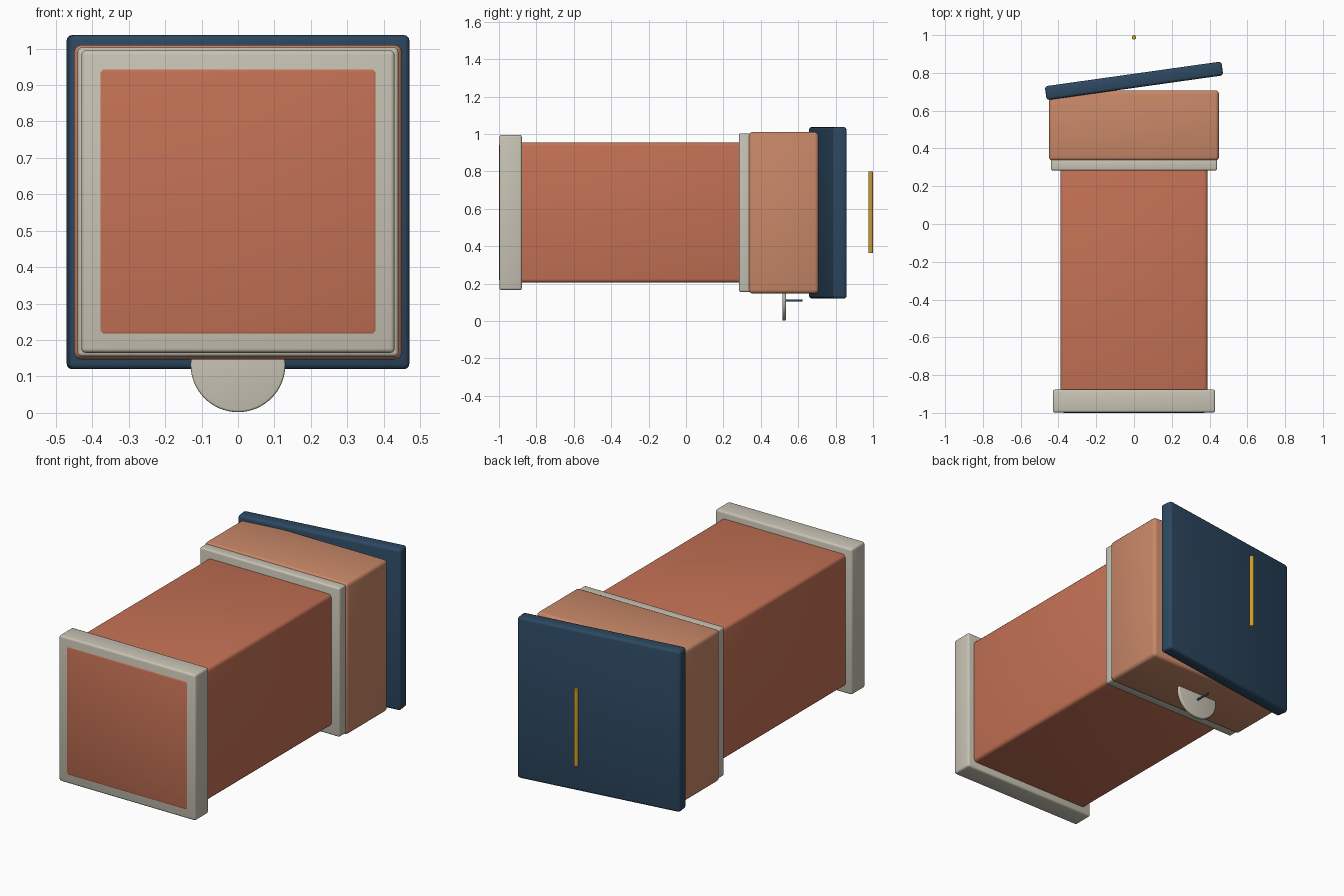
import bpy
import math

cube = bpy.data.objects.get("Cube")
if cube:
    bpy.data.objects.remove(cube, do_unlink=True)


def material(name, rgb):
    mat = bpy.data.materials.new(name)
    mat.use_nodes = True
    colour = (*rgb, 1.0)
    mat.diffuse_color = colour
    mat.node_tree.nodes["Principled BSDF"].inputs["Base Color"].default_value = colour
    return mat


TERRACOTTA = material("terracotta", (0.55, 0.165, 0.09))
CLAY = material("light clay", (0.58, 0.246, 0.138))
STONE = material("pale stone", (0.58, 0.546, 0.46))
NAVY = material("navy", (0.026, 0.065, 0.12))
GOLD = material("gold", (0.65, 0.35, 0.03))


def finish(obj, name, mat, bevel):
    obj.name = name
    obj.data.materials.append(mat)
    bpy.ops.object.transform_apply(location=False, rotation=False, scale=True)
    if bevel:
        mod = obj.modifiers.new("rounded edges", 'BEVEL')
        mod.width = bevel
        mod.segments = 3
        mod.limit_method = 'ANGLE'
        bpy.ops.object.modifier_apply(modifier=mod.name)
    bpy.ops.object.shade_smooth_by_angle(angle=math.radians(35))
    return obj


def box(name, mat, width, y0, y1, z0, z1, bevel, turn=0.0):
    """Rounded box centred on x, spanning y0..y1 and z0..z1."""
    bpy.ops.mesh.primitive_cube_add(
        size=1, location=(0, (y0 + y1) / 2, (z0 + z1) / 2), rotation=(0, 0, turn))
    obj = bpy.context.object
    obj.scale = (width, y1 - y0, z1 - z0)
    return finish(obj, name, mat, bevel)


def rod(name, mat, radius, length, centre, along_y, bevel=0.0, sides=16):
    bpy.ops.mesh.primitive_cylinder_add(
        vertices=sides, radius=radius, depth=length, location=centre,
        rotation=(math.pi / 2 if along_y else 0, 0, 0))
    return finish(bpy.context.object, name, mat, bevel)


# Long shell with a trim frame at the front and a collar at the back;
# the shell's front face sits just proud of the trim
box("body", TERRACOTTA, 0.78, -1.0, 0.32, 0.205, 0.955, 0.02)
box("front_trim", STONE, 0.86, -0.998, -0.877, 0.165, 0.995, 0.012)
box("rear_collar", STONE, 0.88, 0.283, 0.345, 0.155, 1.003, 0.01)

# Wider rear block and its door, standing slightly ajar
box("rear_block", CLAY, 0.90, 0.335, 0.708, 0.147, 1.01, 0.02)
box("rear_door", NAVY, 0.944, 0.721, 0.795, 0.12, 1.037, 0.015, math.radians(8))

# Upright door handle
rod("door_handle", GOLD, 0.012, 0.435, (0, 0.988, 0.582), False)

# Round dial under the block with its small pin
rod("dial", STONE, 0.13, 0.02, (0, 0.525, 0.132), True, bevel=0.006, sides=64)
rod("dial_pin", NAVY, 0.006, 0.095, (0, 0.576, 0.11), True)
